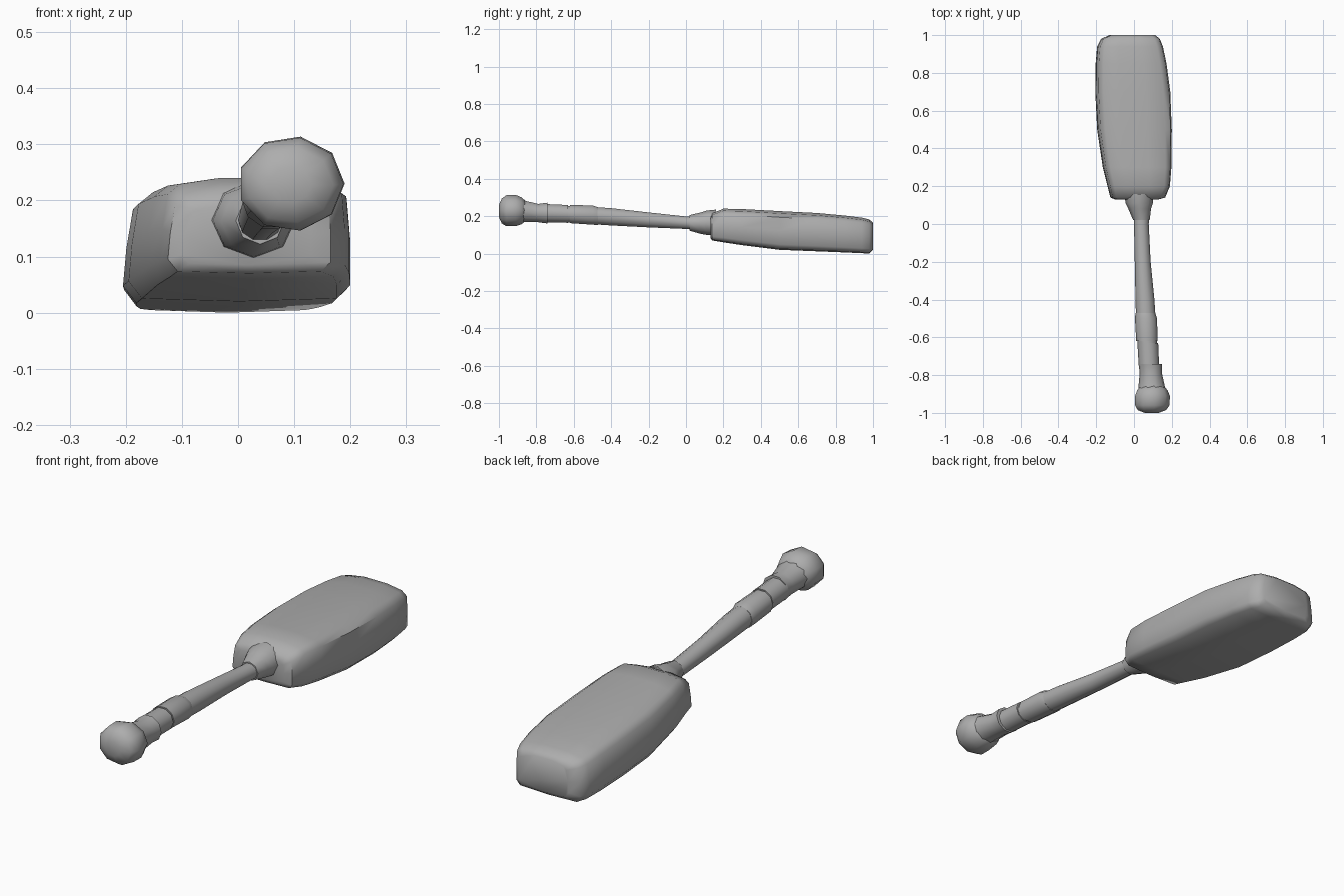
import bpy, bmesh, math

grey = bpy.data.materials.new("plain grey")
grey.diffuse_color = (0.42, 0.42, 0.42, 1)


def loft(name, profile, sections, angle):
    """Skin a unit profile through sections (y, x0, x1, z0, z1)."""
    bm = bmesh.new()
    rings = []
    for y, x0, x1, z0, z1 in sections:
        cx, cz, rx, rz = (x0 + x1) / 2, (z0 + z1) / 2, (x1 - x0) / 2, (z1 - z0) / 2
        rings.append([bm.verts.new((cx + u * rx, y, cz + v * rz)) for u, v in profile])
    n = len(profile)
    for a, b in zip(rings, rings[1:]):
        for i in range(n):
            j = (i + 1) % n
            bm.faces.new((a[i], a[j], b[j], b[i]))
    bm.faces.new(rings[0])
    bm.faces.new(rings[-1][::-1])
    bmesh.ops.recalc_face_normals(bm, faces=bm.faces)
    me = bpy.data.meshes.new(name)
    bm.to_mesh(me)
    bm.free()
    me.materials.append(grey)
    ob = bpy.data.objects.new(name, me)
    bpy.context.collection.objects.link(ob)
    bpy.ops.object.select_all(action='DESELECT')
    ob.select_set(True)
    bpy.context.view_layer.objects.active = ob
    bpy.ops.object.shade_smooth_by_angle(angle=math.radians(angle))
    return ob


def circle(n):
    return [(math.cos(2 * math.pi * i / n), math.sin(2 * math.pi * i / n)) for i in range(n)]


# Chunky rounded-box head, wider at the bottom
box = [(-.88, -.95), (0, -1), (.88, -.95), (1, -.72), (1, 0), (.97, .68),
       (.82, .88), (.35, 1), (-.35, 1), (-.78, .88), (-.91, .68), (-.97, 0), (-1, -.65)]
loft("paddle_head", box, [
    (0.13, -0.10, 0.13, 0.085, 0.19),
    (0.14, -0.125, 0.165, 0.07, 0.215),
    (0.20, -0.14, 0.19, 0.06, 0.24),
    (0.30, -0.165, 0.198, 0.045, 0.238),
    (0.50, -0.195, 0.20, 0.02, 0.227),
    (0.70, -0.205, 0.192, 0.012, 0.217),
    (0.85, -0.203, 0.172, 0.006, 0.203),
    (0.94, -0.195, 0.153, 0.002, 0.192),
    (0.98, -0.175, 0.137, 0.0, 0.182),
    (1.00, -0.13, 0.112, 0.02, 0.165)], 50)

# Flared collar where the handle meets the head
loft("neck_collar", circle(8), [
    (0.16, -0.05, 0.105, 0.095, 0.235),
    (0.11, -0.045, 0.10, 0.10, 0.23),
    (0.08, -0.03, 0.09, 0.105, 0.22),
    (0.02, -0.004, 0.083, 0.122, 0.206)], 50)

# Tapered, slightly rising handle
loft("handle", circle(10), [
    (0.06, 0.0, 0.08, 0.125, 0.20),
    (0.00, 0.0, 0.078, 0.13, 0.20),
    (-0.20, 0.004, 0.088, 0.138, 0.222),
    (-0.40, 0.008, 0.108, 0.148, 0.245),
    (-0.55, 0.012, 0.118, 0.158, 0.255),
    (-0.64, 0.02, 0.122, 0.165, 0.258),
    (-0.88, 0.045, 0.145, 0.178, 0.272)], 50)

# Wrapped grip bands
for i, s in enumerate([
        [(-0.47, 0.008, 0.112, 0.15, 0.25), (-0.50, 0.005, 0.122, 0.152, 0.26),
         (-0.62, 0.012, 0.125, 0.160, 0.262)],
        [(-0.63, 0.018, 0.128, 0.162, 0.262), (-0.75, 0.025, 0.133, 0.165, 0.267)],
        [(-0.74, 0.025, 0.147, 0.158, 0.275), (-0.79, 0.03, 0.148, 0.165, 0.268),
         (-0.88, 0.022, 0.168, 0.165, 0.29)]]):
    loft("grip_band_%d" % (i + 1), circle(10), s, 50)

# Faceted round knob at the end
loft("end_knob", circle(9), [
    (-0.855, 0.035, 0.155, 0.175, 0.28),
    (-0.88, 0.012, 0.178, 0.155, 0.302),
    (-0.91, 0.0, 0.19, 0.145, 0.315),
    (-0.96, 0.0, 0.188, 0.145, 0.313),
    (-0.985, 0.015, 0.17, 0.16, 0.295),
    (-1.00, 0.055, 0.13, 0.195, 0.26)], 60)
